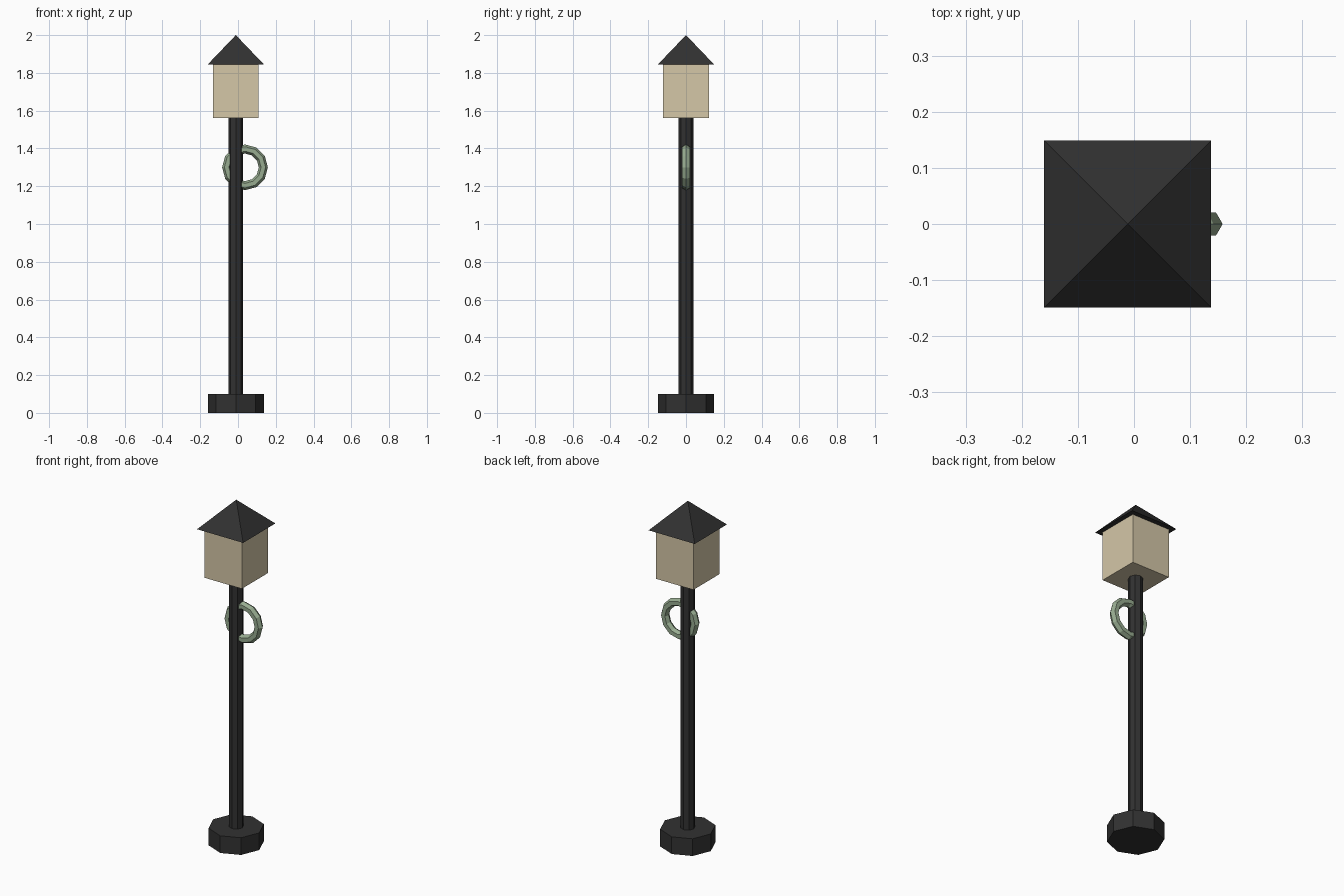
import bpy
import math

if "Cube" in bpy.data.objects:
    bpy.data.objects.remove(bpy.data.objects["Cube"])

CX = -0.0115  # post axis


def material(name, colour):
    m = bpy.data.materials.new(name)
    m.diffuse_color = (*colour, 1.0)
    m.use_nodes = True
    m.node_tree.nodes["Principled BSDF"].inputs["Base Color"].default_value = m.diffuse_color
    return m


black = material("black_iron", (0.031, 0.031, 0.031))
cream = material("cream_glass", (0.66, 0.57, 0.39))
green = material("sage_green", (0.31, 0.41, 0.28))


def finish(name, mat):
    ob = bpy.context.object
    ob.name = name
    ob.data.materials.append(mat)
    return ob


def prism(name, sides, r_low, r_high, z0, z1, mat, turn=0.0):
    bpy.ops.mesh.primitive_cone_add(
        vertices=sides, radius1=r_low, radius2=r_high, depth=z1 - z0,
        location=(CX, 0, (z0 + z1) / 2), rotation=(0, 0, turn))
    return finish(name, mat)


# Octagonal foot and post
prism("base", 8, 0.148, 0.148, 0.0, 0.10, black)
prism("post", 8, 0.039, 0.039, 0.10, 1.565, black)

# Square lantern and pyramid roof
diag = math.sqrt(2)
prism("lantern", 4, 0.121 * diag, 0.121 * diag, 1.56, 1.845, cream, math.pi / 4)
prism("roof", 4, 0.1485 * diag, 0.0, 1.845, 2.0, black, math.pi / 4)

# Faceted ring hanging through the post
bpy.ops.mesh.primitive_torus_add(
    major_segments=12, minor_segments=6, major_radius=0.097, minor_radius=0.024,
    location=(0.037, 0, 1.30), rotation=(math.pi / 2, 0, 0))
finish("ring", green)
